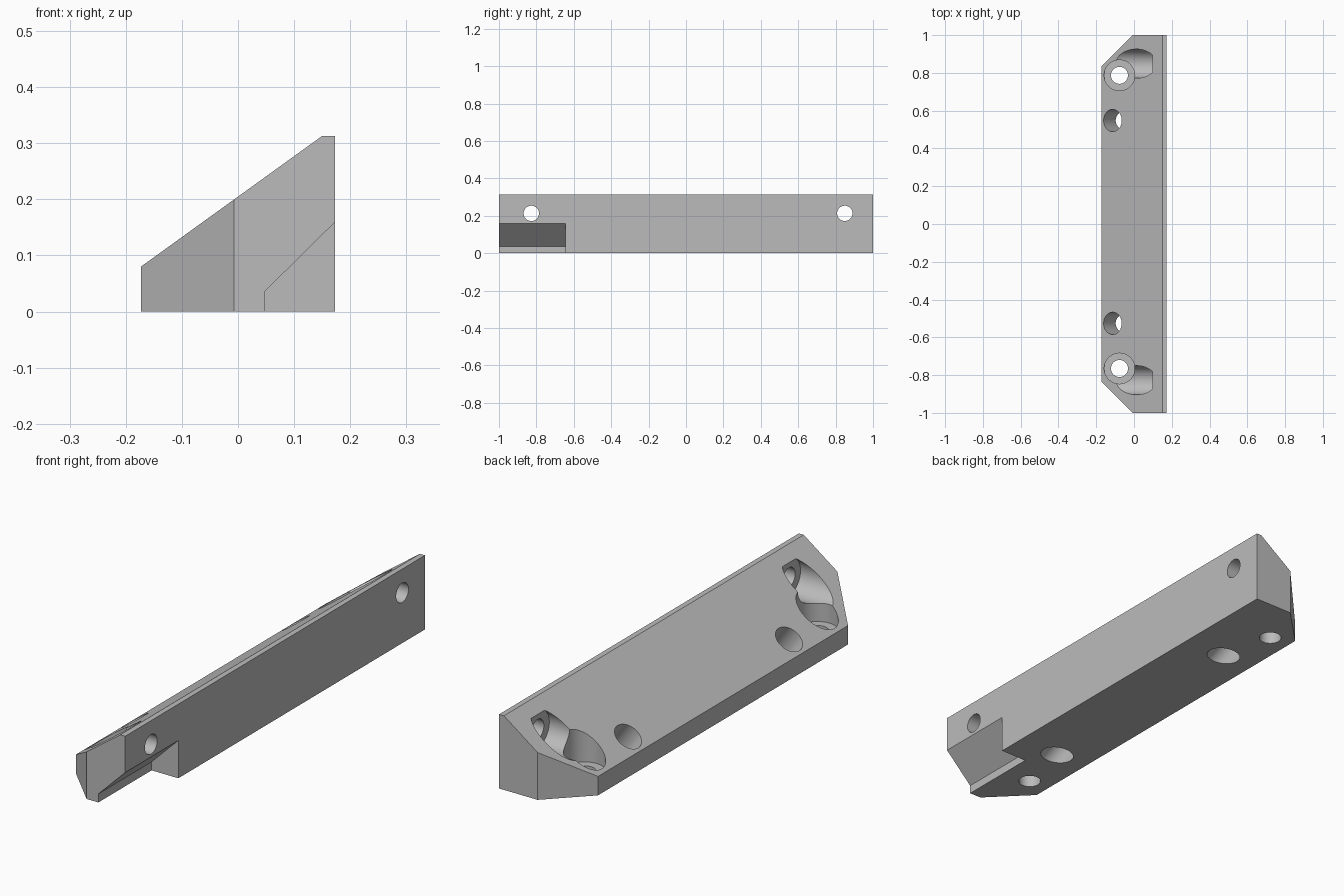
import bpy, bmesh, math
from mathutils import Vector

cube = bpy.data.objects.get("Cube")
if cube:
    bpy.data.objects.remove(cube, do_unlink=True)

# Single grey material
grey = bpy.data.materials.new("plain_grey")
grey.use_nodes = True
colour = (0.5, 0.5, 0.5, 1)
grey.diffuse_color = colour
grey.node_tree.nodes["Principled BSDF"].inputs["Base Color"].default_value = colour


def make_object(name, bm):
    bmesh.ops.recalc_face_normals(bm, faces=bm.faces)
    mesh = bpy.data.meshes.new(name)
    bm.to_mesh(mesh)
    bm.free()
    mesh.materials.append(grey)
    ob = bpy.data.objects.new(name, mesh)
    bpy.context.collection.objects.link(ob)
    return ob


def prism(section, y0, y1):
    """Extrude an x-z section along y."""
    bm = bmesh.new()
    face = bm.faces.new([bm.verts.new((x, y0, z)) for x, z in section])
    ext = bmesh.ops.extrude_face_region(bm, geom=[face])["geom"]
    verts = [v for v in ext if isinstance(v, bmesh.types.BMVert)]
    bmesh.ops.translate(bm, verts=verts, vec=(0, y1 - y0, 0))
    return bm


def cut(target, cutter):
    """Subtract the cutter from the target and discard it."""
    cutter.hide_render = True
    mod = target.modifiers.new("cut", "BOOLEAN")
    mod.operation = "DIFFERENCE"
    mod.solver = "EXACT"
    mod.object = cutter
    bpy.context.view_layer.objects.active = target
    bpy.ops.object.modifier_apply(modifier=mod.name)
    bpy.data.objects.remove(cutter, do_unlink=True)


def drill(target, start, end, radius):
    """Cut a round hole between two points."""
    a, b = Vector(start), Vector(end)
    bm = bmesh.new()
    bmesh.ops.create_cone(bm, cap_ends=True, segments=64, radius1=radius,
                          radius2=radius, depth=(b - a).length)
    turn = (b - a).to_track_quat("Z", "Y").to_matrix().to_4x4()
    bmesh.ops.transform(bm, matrix=turn, verts=bm.verts)
    bmesh.ops.translate(bm, verts=bm.verts, vec=(a + b) / 2)
    cut(target, make_object("hole_cutter", bm))


# Sloped bar with a narrow flat ridge
W, TOP, LOW, RIDGE = 0.173, 0.313, 0.08, 0.15
bm = prism([(-W, 0), (W, 0), (W, TOP), (RIDGE, TOP), (-W, LOW)], -1, 1)

# Chamfered ends on the low side
for side in (-1, 1):
    bmesh.ops.bisect_plane(bm, geom=bm.verts[:] + bm.edges[:] + bm.faces[:],
                           plane_co=(-0.007, side, 0), plane_no=(-1, side, 0),
                           clear_outer=True)
    bmesh.ops.holes_fill(bm, edges=[e for e in bm.edges if e.is_boundary])
bar = make_object("mounting_bar", bm)

# Undercut notch at the front
notch = [(0.048, -0.1), (0.3, -0.1), (0.3, 0.285), (0.048, 0.036)]
cut(bar, make_object("notch_cutter", prism(notch, -1.1, -0.645)))

# Bolt holes, mirrored about a slightly offset centre
MID = 0.011
slope = math.atan2(TOP - LOW, RIDGE + W)
normal = Vector((-math.sin(slope), 0, math.cos(slope)))
for side in (-1, 1):
    # Vertical counterbored hole
    x, y = -0.077, MID + side * 0.776
    drill(bar, (x, y, -0.1), (x, y, 0.5), 0.045)
    drill(bar, (x, y, 0.06), (x, y, 0.5), 0.081)
    # Sideways counterbored hole
    y, z = MID + side * 0.838, 0.213
    drill(bar, (-0.4, y, z), (0.4, y, z), 0.041)
    drill(bar, (-0.4, y, z), (0.098, y, z), 0.077)
    # Plain hole square to the slope
    mouth = Vector((-0.113, MID + side * 0.537, 0.123))
    drill(bar, mouth - normal * 0.4, mouth + normal * 0.2, 0.059)

# Smooth bores, crisp edges
bpy.ops.object.select_all(action="DESELECT")
bar.select_set(True)
bpy.context.view_layer.objects.active = bar
bpy.ops.object.shade_smooth_by_angle(angle=math.radians(25))
